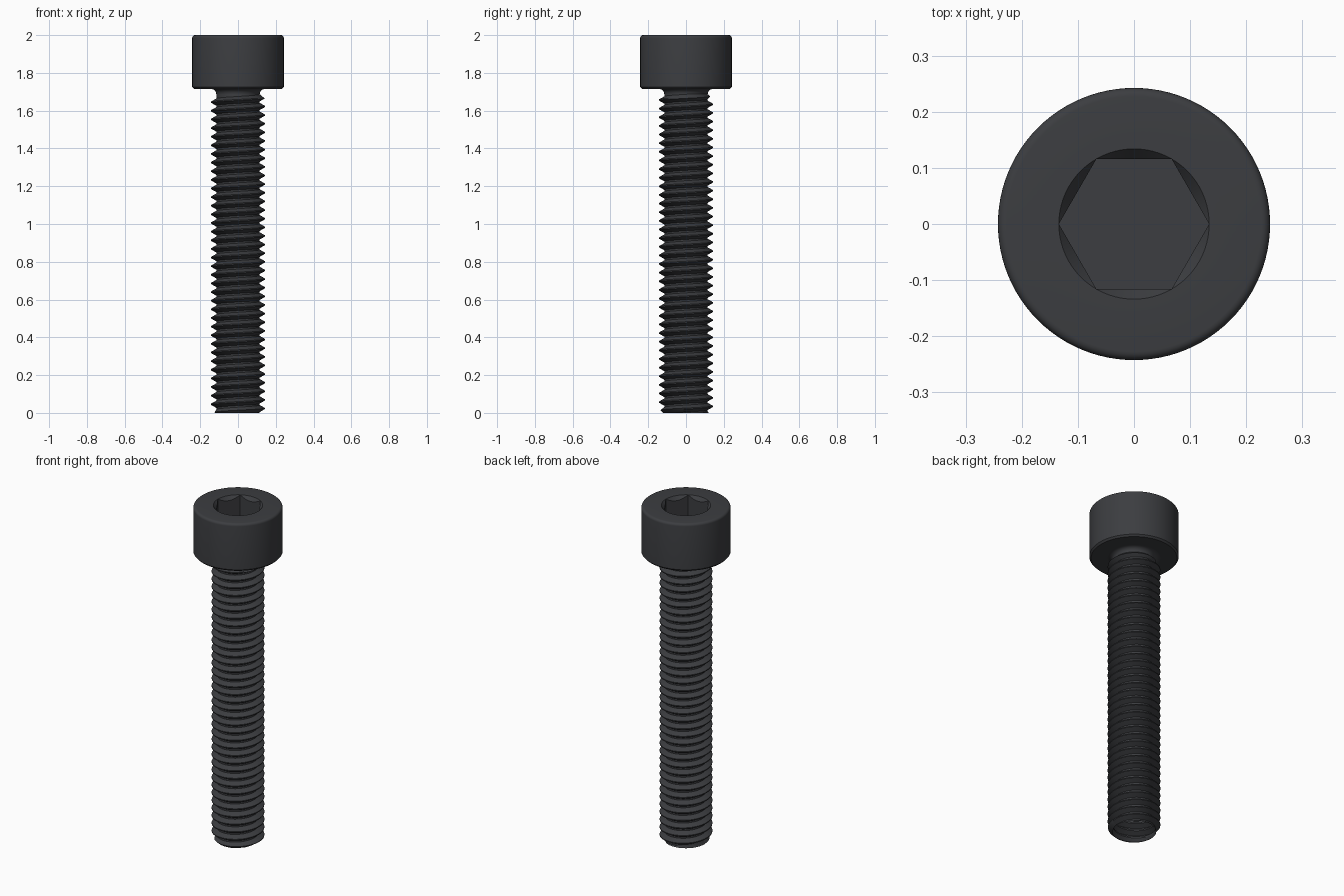
import bpy, bmesh
from math import pi, cos, sin, radians

if "Cube" in bpy.data.objects:
    bpy.data.objects.remove(bpy.data.objects["Cube"])

SEG = 96
PITCH = 0.0457
R_MAJOR, R_MINOR = 0.143, 0.115
Z_HEAD = 1.715          # underside of head
FLAT = 0.116            # half the socket width across flats
R_SOCKET = FLAT / cos(pi / 6)

mat = bpy.data.materials.new("black_steel")
mat.diffuse_color = (0.045, 0.047, 0.052, 1)
mat.use_nodes = True
mat.node_tree.nodes["Principled BSDF"].inputs["Base Color"].default_value = mat.diffuse_color


def build(name, rings, cap, angle):
    """Skin a list of rings (functions of angle -> (r, z)); cap = ring index to fill."""
    bm = bmesh.new()
    grid = []
    for ring in rings:
        row = []
        for j in range(SEG):
            t = 2 * pi * j / SEG
            r, z = ring(t)
            row.append(bm.verts.new((r * cos(t), r * sin(t), z)))
        grid.append(row)
    for a, b in zip(grid, grid[1:]):
        for j in range(SEG):
            k = (j + 1) % SEG
            bm.faces.new((a[j], a[k], b[k], b[j]))
    bm.faces.new(grid[cap][::-1] if cap == 0 else grid[cap])
    bmesh.ops.remove_doubles(bm, verts=bm.verts, dist=1e-5)
    me = bpy.data.meshes.new(name)
    bm.to_mesh(me)
    bm.free()
    me.materials.append(mat)
    ob = bpy.data.objects.new(name, me)
    bpy.context.collection.objects.link(ob)
    bpy.ops.object.select_all(action='DESELECT')
    ob.select_set(True)
    bpy.context.view_layer.objects.active = ob
    bpy.ops.object.shade_smooth_by_angle(angle=radians(angle))
    return ob


def circle(r, z):
    return lambda t: (r, z)


def hex_radius(t):
    return FLAT / cos((t % (pi / 3)) - pi / 6)


# Head: rounded rim, countersunk hexagonal socket
head = [circle(R_MAJOR, Z_HEAD), circle(0.233, Z_HEAD), circle(0.2425, Z_HEAD + 0.01)]
for i in range(6):
    a = i * pi / 10
    head.append(circle(0.2275 + 0.015 * cos(a), 1.985 + 0.015 * sin(a)))
head += [
    circle(R_SOCKET, 2.0),
    lambda t: (hex_radius(t), 2.0 - (R_SOCKET - hex_radius(t)) * 1.2),
    lambda t: (hex_radius(t), 1.857),
]
build("socket_head", head, -1, 25)


# Threaded shank: V thread following a right-handed helix, chamfered tip, fillet under head
def thread_radius(phase):
    d = abs((phase % 1.0) - 0.5) * 2          # 0 at crest, 1 at root
    f = min(max((d - 0.125) / 0.625, 0), 1)
    return R_MAJOR + (R_MINOR - R_MAJOR) * f


Z_RUNOUT = Z_HEAD - 0.028


def thread_ring(phase):
    def ring(t):
        z = PITCH * (phase + t / (2 * pi))
        z = min(max(z, 0.0), Z_RUNOUT)
        r = thread_radius(z / PITCH - t / (2 * pi))
        r = min(r, 0.121 + z)                            # tip chamfer
        r = min(r, R_MINOR + max(Z_RUNOUT - z, 0) * 1.2)  # thread run-out
        return r, z
    return ring


# The helix seam is closed by shifting the rows by whole turns in z
def thread_rows():
    bm_rows = []
    steps = (0.1875 / 2, 0.4375, 0.5625, 1 - 0.1875 / 2)
    turns = int(Z_RUNOUT / PITCH) + 1
    for k in range(-1, turns + 1):
        bm_rows += [k + s for s in steps]
    return bm_rows


rows = thread_rows()
N = 4                                                    # rows per turn
bm = bmesh.new()
grid = []
for ph in rows:
    ring = thread_ring(ph)
    line = []
    for j in range(SEG + 1):
        t = 2 * pi * j / SEG
        r, z = ring(t)
        line.append(bm.verts.new((r * cos(t), r * sin(t), z)))
    grid.append(line)
for a, b in zip(grid, grid[1:]):
    for j in range(SEG):
        bm.faces.new((a[j], a[j + 1], b[j + 1], b[j]))
bmesh.ops.remove_doubles(bm, verts=bm.verts, dist=1e-5)
bmesh.ops.dissolve_degenerate(bm, edges=bm.edges, dist=1e-5)
flat = [f for f in bm.faces if all(v.co.z < 1e-6 or v.co.z > Z_RUNOUT - 1e-6 for v in f.verts)]
bmesh.ops.delete(bm, geom=flat, context='FACES')
# Flat end of the tip
tip = [e for e in bm.edges if e.is_boundary and all(v.co.z < 1e-5 for v in e.verts)]
bmesh.ops.holes_fill(bm, edges=tip, sides=0)
bmesh.ops.recalc_face_normals(bm, faces=bm.faces)
me = bpy.data.meshes.new("threaded_shank")
bm.to_mesh(me)
bm.free()
me.materials.append(mat)
shank = bpy.data.objects.new("threaded_shank", me)
bpy.context.collection.objects.link(shank)
bpy.ops.object.select_all(action='DESELECT')
shank.select_set(True)
bpy.context.view_layer.objects.active = shank
bpy.ops.object.shade_smooth_by_angle(angle=radians(30))

# Fillet between shank and head
fillet = [circle(R_MINOR, Z_RUNOUT - 0.002)]
for i in range(7):
    a = i * pi / 12
    fillet.append(circle(R_MAJOR - 0.028 * cos(a), Z_RUNOUT + 0.028 * sin(a)))
build("neck_fillet", fillet, 0, 30)
